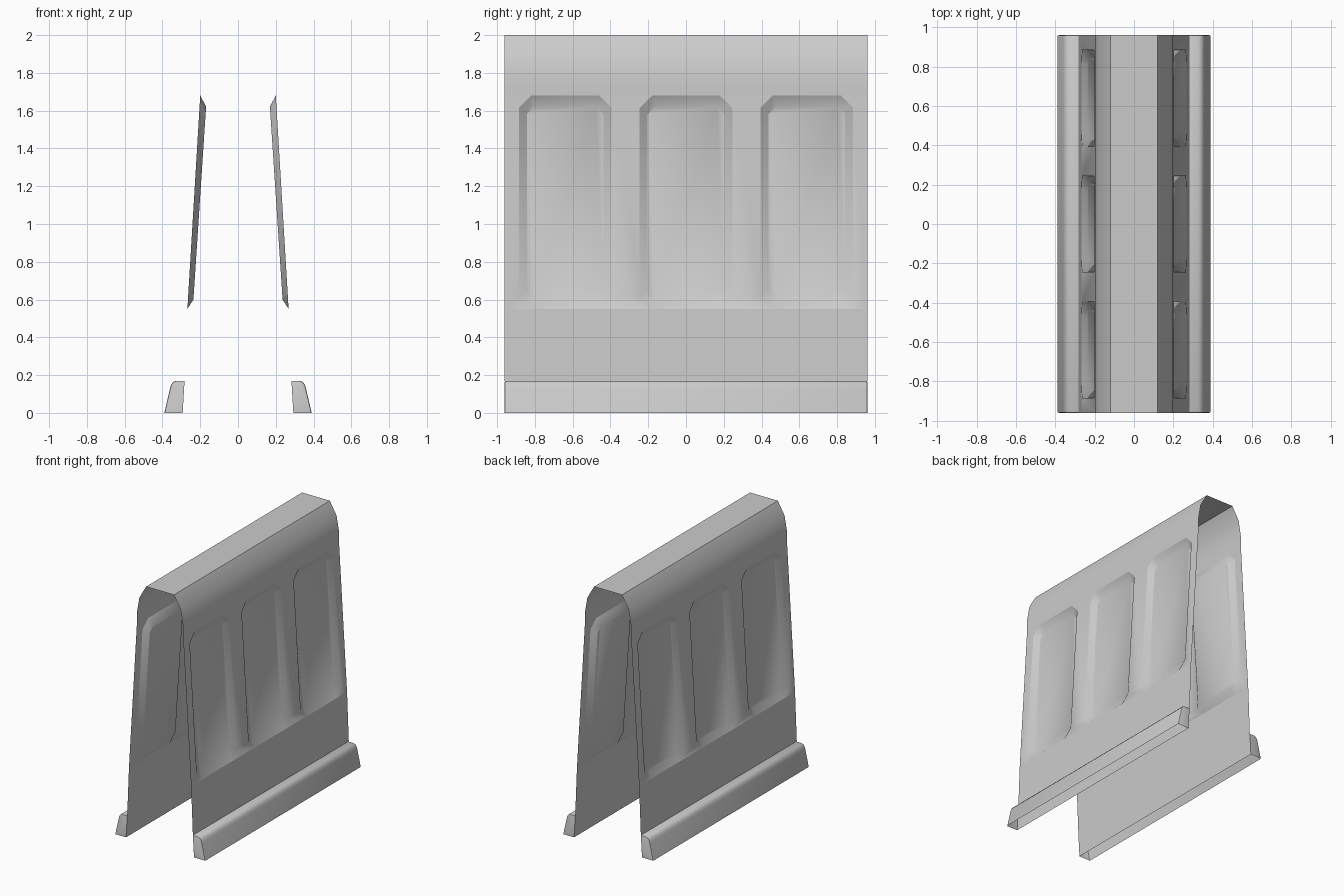
import bpy, bmesh, math

cube = bpy.data.objects.get("Cube")
if cube:
    bpy.data.objects.remove(cube, do_unlink=True)

grey = bpy.data.materials.new("light_grey")
grey.use_nodes = True
colour = (0.6, 0.6, 0.6, 1)
grey.diffuse_color = colour
grey.node_tree.nodes["Principled BSDF"].inputs["Base Color"].default_value = colour

HALF = 0.96                # half length of the barrier
LOW, HIGH = 0.55, 1.68     # height range of the recessed panels
BASE_TOP = 0.17
CENTRES = (-0.64, 0, 0.64)


def finish(bm, name, angle):
    bmesh.ops.remove_doubles(bm, verts=bm.verts, dist=0.0005)
    bmesh.ops.recalc_face_normals(bm, faces=bm.faces)
    mesh = bpy.data.meshes.new(name)
    bm.to_mesh(mesh)
    bm.free()
    mesh.materials.append(grey)
    obj = bpy.data.objects.new(name, mesh)
    bpy.context.collection.objects.link(obj)
    bpy.ops.object.select_all(action='DESELECT')
    obj.select_set(True)
    bpy.context.view_layer.objects.active = obj
    bpy.ops.object.shade_smooth_by_angle(angle=math.radians(angle))
    return obj


def wall_x(z):
    """Half width of the leaning wall at height z."""
    return 0.268 - 0.068 * (z - LOW) / (HIGH - LOW)


def floor_x(z):
    """Half width of the recessed panel floor at height z."""
    return 0.236 - 0.067 * (z - 0.6) / 1.02


def octagon(y, half, low, high, cut):
    """Outline with cut corners, starting at lower right, going up."""
    right = [(half - cut, low), (half, low + cut),
             (half, high - cut), (half - cut, high)]
    return [(y + a, z) for a, z in right] + [(y - a, z) for a, z in reversed(right)]


def add_face(bm, points):
    return bm.faces.new([bm.verts.new(p) for p in points])


def strip(bm, a, b):
    """Full-length quad between two (x, z) profile points."""
    add_face(bm, [(a[0], -HALF, a[1]), (a[0], HALF, a[1]),
                  (b[0], HALF, b[1]), (b[0], -HALF, b[1])])


# Folded sheet: two walls with recessed panels, joined by the bent top
bm = bmesh.new()
for side in (-1, 1):
    profile = [(0.283, BASE_TOP), (wall_x(LOW), LOW), None, (wall_x(HIGH), HIGH),
               (0.199, 1.78), (0.178, 1.9), (0.12, 2.0)]
    for a, b in zip(profile, profile[1:]):
        if a and b:
            strip(bm, (side * a[0], a[1]), (side * b[0], b[1]))

    outers = [octagon(y, 0.245, LOW, HIGH, 0.065) for y in CENTRES]
    inners = [octagon(y, 0.203, 0.6, 1.622, 0.04) for y in CENTRES]

    # Posts between and beside the panels
    lefts = [[(-HALF, LOW), (-HALF, HIGH)]] + [o[:4] for o in outers]
    rights = [o[4:] for o in outers] + [[(HALF, HIGH), (HALF, LOW)]]
    for left, right in zip(lefts, rights):
        add_face(bm, [(side * wall_x(z), y, z) for y, z in left + right])

    # Sloping panel borders and panel floors
    for outer, inner in zip(outers, inners):
        rim = [(side * wall_x(z), y, z) for y, z in outer]
        floor = [(side * floor_x(z), y, z) for y, z in inner]
        for i in range(8):
            j = (i + 1) % 8
            add_face(bm, [rim[i], rim[j], floor[j], floor[i]])
        add_face(bm, floor)
strip(bm, (-0.12, 2.0), (0.12, 2.0))
finish(bm, "folded_sheet", 32)


# Foot rails: hollow below, rounded along the outer top edge and ends
def foot_rail(side, name):
    bm = bmesh.new()
    section = [(0.293, 0), (0.283, BASE_TOP), (0.328, BASE_TOP), (0.343, 0.164),
               (0.354, 0.15), (0.36, 0.13), (0.39, 0)]
    cap = add_face(bm, [(side * x, -HALF, z) for x, z in section])
    extruded = bmesh.ops.extrude_face_region(bm, geom=[cap], use_keep_orig=True)
    moved = [v for v in extruded["geom"] if isinstance(v, bmesh.types.BMVert)]
    bmesh.ops.translate(bm, verts=moved, vec=(0, 2 * HALF, 0))
    bmesh.ops.recalc_face_normals(bm, faces=bm.faces)
    ends = [e for e in bm.edges
            if abs(e.verts[0].co.y - e.verts[1].co.y) < 0.001
            and max(v.co.z for v in e.verts) > 0.01
            and max(abs(v.co.x) for v in e.verts) > 0.3]
    bmesh.ops.bevel(bm, geom=ends, offset=0.008, segments=2, profile=0.5,
                    affect='EDGES')
    under = [f for f in bm.faces if all(v.co.z < 0.001 for v in f.verts)]
    bmesh.ops.delete(bm, geom=under, context='FACES')
    finish(bm, name, 40)


foot_rail(1, "left_foot_rail")
foot_rail(-1, "right_foot_rail")
